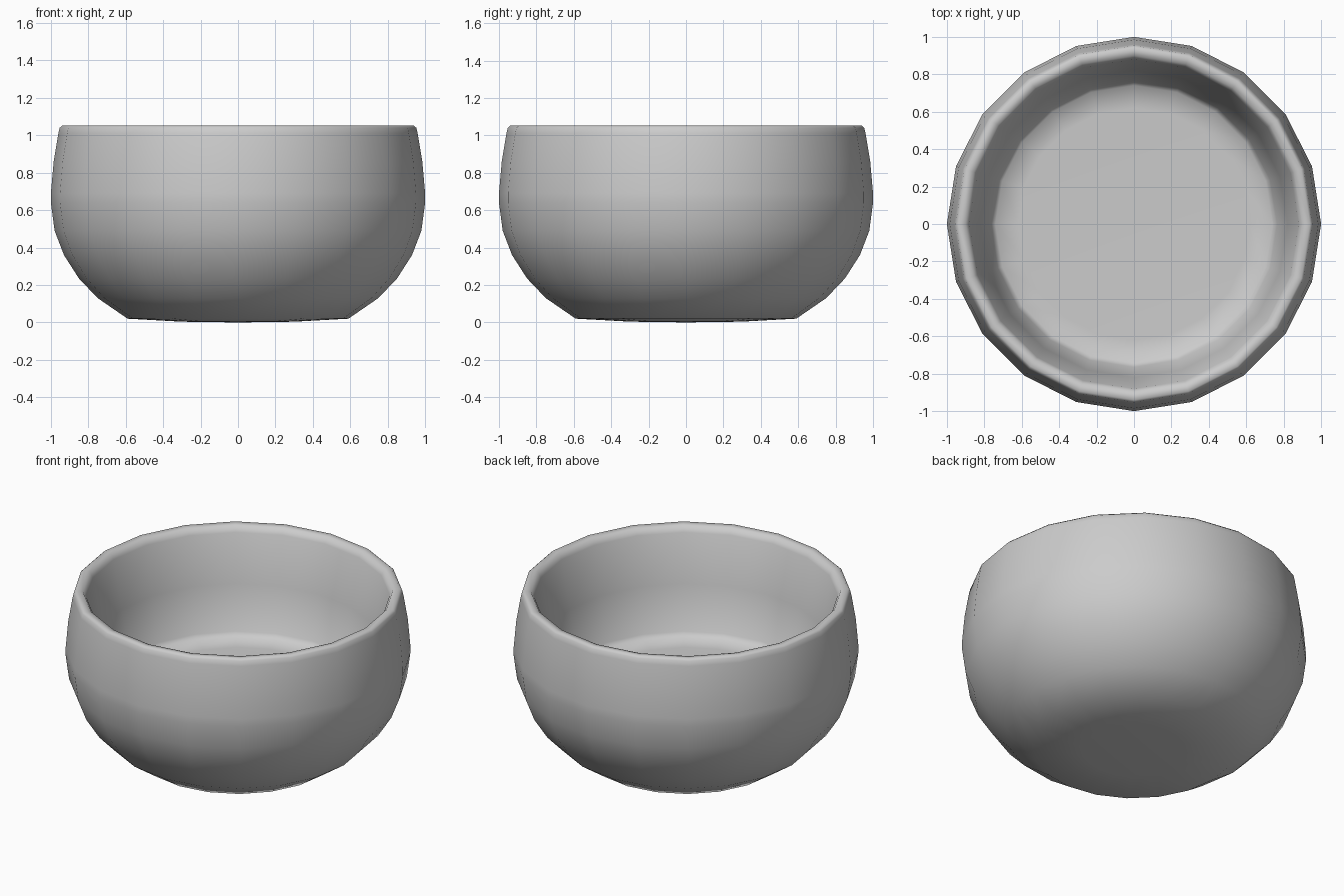
import bpy, bmesh
from math import cos, sin, tau

if "Cube" in bpy.data.objects:
    bpy.data.objects.remove(bpy.data.objects["Cube"])

SIDES = 20

# Bowl profile (radius, height): underside, outer wall, rim, inner wall, floor
profile = [
    (0.30, 0.004), (0.59, 0.02), (0.75, 0.13), (0.85, 0.235),
    (0.93, 0.36), (0.98, 0.49), (1.00, 0.64), (1.00, 0.69), (0.985, 0.86),
    (0.96, 1.01), (0.953, 1.04), (0.94, 1.052), (0.90, 1.047),
    (0.88, 1.01), (0.82, 0.71), (0.765, 0.43), (0.74, 0.40), (0.62, 0.395),
]

bm = bmesh.new()
rings = [[bm.verts.new((r * cos(tau * i / SIDES), r * sin(tau * i / SIDES), z))
          for i in range(SIDES)] for r, z in profile]

# Walls
for a, b in zip(rings, rings[1:]):
    for i in range(SIDES):
        j = (i + 1) % SIDES
        bm.faces.new((a[i], a[j], b[j], b[i]))

# Underside with a slightly lower centre, flat inner floor
base = bm.verts.new((0, 0, 0))
for i in range(SIDES):
    bm.faces.new((base, rings[0][(i + 1) % SIDES], rings[0][i]))
bm.faces.new(rings[-1])

bmesh.ops.recalc_face_normals(bm, faces=bm.faces)
for f in bm.faces:
    f.smooth = True

mesh = bpy.data.meshes.new("bowl")
bm.to_mesh(mesh)
bm.free()
bowl = bpy.data.objects.new("bowl", mesh)
bpy.context.collection.objects.link(bowl)
